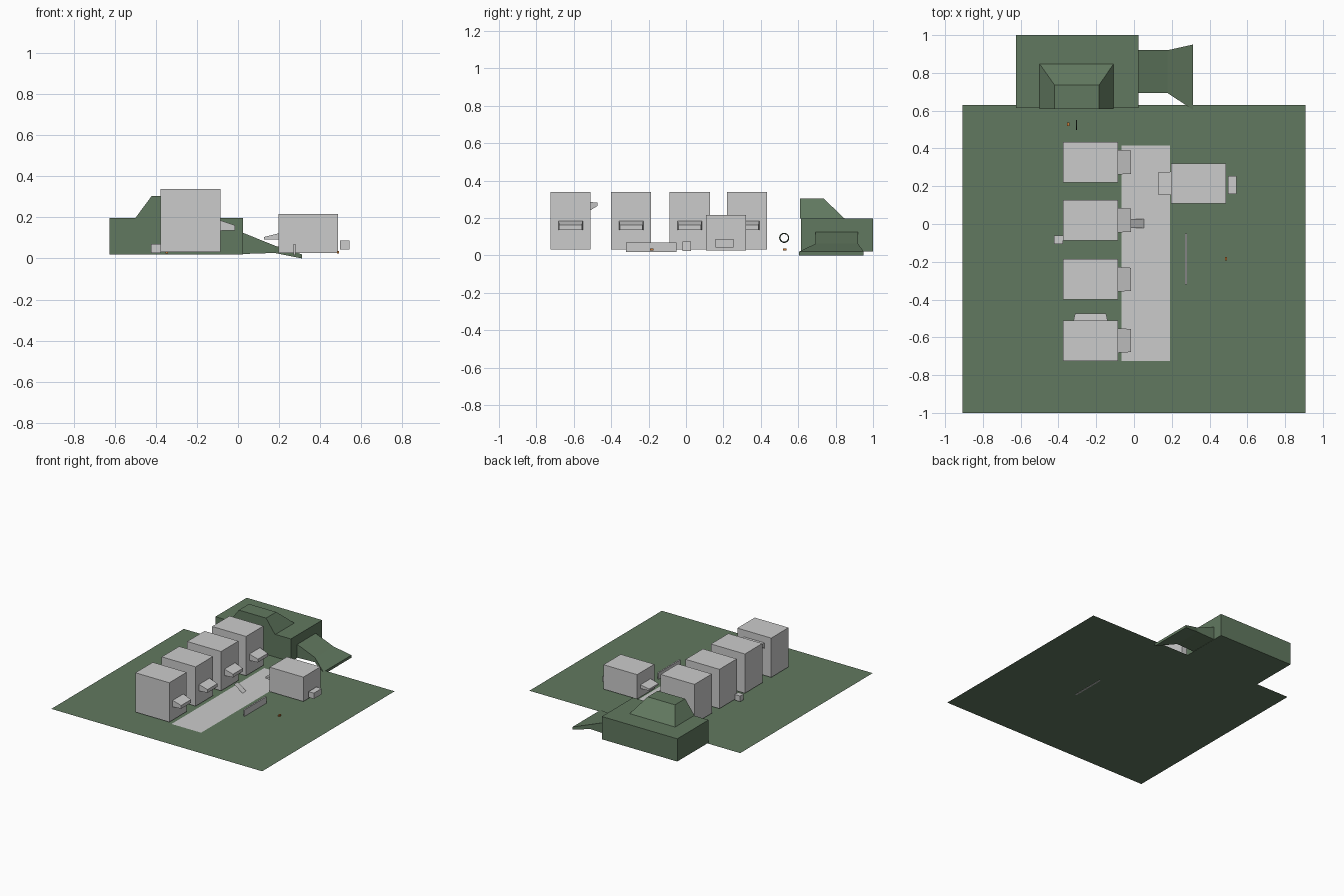
import bpy, bmesh, math

if "Cube" in bpy.data.objects:
    bpy.data.objects.remove(bpy.data.objects["Cube"])

def material(name, rgb):
    m = bpy.data.materials.new(name)
    m.diffuse_color = (*rgb, 1)
    m.use_nodes = True
    m.node_tree.nodes["Principled BSDF"].inputs["Base Color"].default_value = m.diffuse_color
    return m

green = material("grass_green", (0.12, 0.19, 0.115))
orange = material("orange", (0.6, 0.2, 0.04))
dark = material("dark_green", (0.05, 0.08, 0.05))

def add_mesh(name, verts, faces, mat=None):
    me = bpy.data.meshes.new(name)
    me.from_pydata(verts, [], faces)
    bm = bmesh.new()
    bm.from_mesh(me)
    bmesh.ops.recalc_face_normals(bm, faces=bm.faces)
    bm.to_mesh(me)
    bm.free()
    ob = bpy.data.objects.new(name, me)
    bpy.context.collection.objects.link(ob)
    if mat:
        me.materials.append(mat)
    return ob

def loft(name, rings, mat=None):
    """Closed solid through a series of four-point sections."""
    verts = [p for r in rings for p in r]
    n = len(rings)
    faces = [(0, 1, 2, 3), tuple(range(4 * n - 4, 4 * n))]
    for k in range(n - 1):
        for i in range(4):
            j = (i + 1) % 4
            faces.append((4*k + i, 4*k + j, 4*k + 4 + j, 4*k + 4 + i))
    return add_mesh(name, verts, faces, mat)

def rect(x0, x1, y0, y1, z):
    return [(x0, y0, z), (x1, y0, z), (x1, y1, z), (x0, y1, z)]

def section_x(x, y0, y1, z0, z1):
    return [(x, y0, z0), (x, y1, z0), (x, y1, z1), (x, y0, z1)]

def box(name, x0, x1, y0, y1, z0, z1, mat=None):
    return loft(name, [rect(x0, x1, y0, y1, z0), rect(x0, x1, y0, y1, z1)], mat)

def sheet(name, corners, mat=None):
    return add_mesh(name, corners, [(0, 1, 2, 3)], mat)

# ground and paved strip
sheet("ground", rect(-0.908, 0.908, -1.0, 0.63, 0.02), green)
sheet("path", rect(-0.065, 0.19, -0.725, 0.415, 0.023))

# raised bank with its sloped top
box("bank", -0.625, 0.025, 0.615, 1.0, 0.02, 0.197, green)
loft("bank_top", [rect(-0.5, -0.108, 0.61, 0.848, 0.197),
                  rect(-0.42, -0.185, 0.61, 0.735, 0.305)], green)

# flared ramp beside the bank
loft("ramp", [section_x(0.025, 0.693, 0.92, 0.022, 0.125),
              section_x(0.178, 0.693, 0.92, 0.027, 0.063),
              section_x(0.312, 0.605, 0.95, 0.0, 0.02)], green)

# row of four houses with door hoods
for i, yc in enumerate((0.327, 0.02, -0.293, -0.617)):
    box(f"house_{i + 1}", -0.377, -0.085, yc - 0.107, yc + 0.107, 0.032, 0.338)
    loft(f"hood_{i + 1}", [section_x(-0.085, yc - 0.065, yc + 0.065, 0.135, 0.185),
                           section_x(-0.015, yc - 0.061, yc + 0.061, 0.137, 0.162)])

# side hood on the front house
loft("side_hood", [
    [(-0.32, -0.51, 0.242), (-0.14, -0.51, 0.242), (-0.14, -0.51, 0.285), (-0.32, -0.51, 0.285)],
    [(-0.312, -0.473, 0.265), (-0.148, -0.473, 0.265), (-0.148, -0.473, 0.283), (-0.312, -0.473, 0.283)]])

# lower house across the path
box("low_house", 0.197, 0.487, 0.108, 0.32, 0.027, 0.217)
loft("low_house_hood", [section_x(0.197, 0.153, 0.277, 0.092, 0.122),
                        section_x(0.127, 0.157, 0.273, 0.092, 0.105)])

# small crates, wall and tilted board
box("crate_right", 0.497, 0.543, 0.158, 0.253, 0.043, 0.088)
box("crate_left", -0.423, -0.377, -0.105, -0.062, 0.026, 0.07)
box("low_wall", 0.27, 0.281, -0.32, -0.05, 0.018, 0.07)
sheet("tilted_board", [(-0.02, -0.02, 0.075), (-0.02, 0.027, 0.075),
                       (0.052, 0.027, 0.024), (0.052, -0.02, 0.024)])

# upright ring
bpy.ops.mesh.primitive_torus_add(location=(-0.304, 0.525, 0.094), rotation=(0, math.pi / 2, 0),
                                 major_radius=0.0235, minor_radius=0.0035,
                                 major_segments=24, minor_segments=8)
ring = bpy.context.object
ring.name = "ring"
ring.data.materials.append(dark)

# two small orange blocks
for i, (x, y) in enumerate(((-0.348, 0.528), (0.487, -0.183))):
    box(f"marker_{i + 1}", x - 0.006, x + 0.006, y - 0.009, y + 0.009, 0.025, 0.037, orange)
